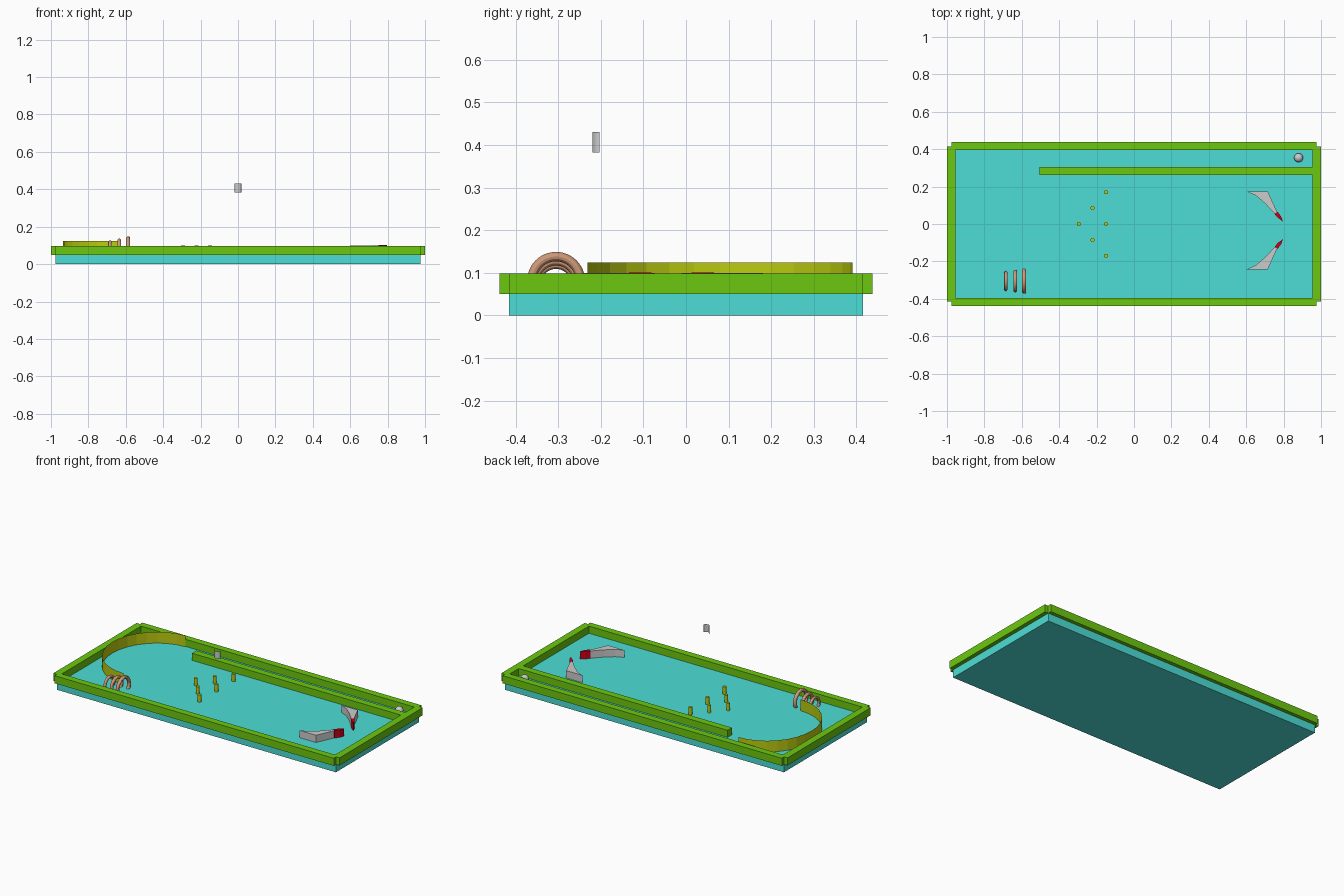
import bpy, bmesh, math

if "Cube" in bpy.data.objects:
    bpy.data.objects.remove(bpy.data.objects["Cube"])


def material(name, r, g, b):
    m = bpy.data.materials.new(name)
    m.diffuse_color = (r, g, b, 1)
    m.use_nodes = True
    m.node_tree.nodes["Principled BSDF"].inputs["Base Color"].default_value = m.diffuse_color
    return m


CYAN = material("cyan", 0.075, 0.73, 0.67)
GREEN = material("green", 0.15, 0.58, 0.005)
YELLOW = material("yellow", 0.5, 0.6, 0.005)
COPPER = material("copper", 0.63, 0.32, 0.19)
RED = material("red", 0.6, 0.0, 0.01)


def finish(ob, name, mat=None, smooth=False):
    ob.name = name
    if mat:
        ob.data.materials.append(mat)
    if smooth:
        bpy.ops.object.shade_smooth_by_angle()
    return ob


def box(name, x0, x1, y0, y1, z0, z1, mat):
    bpy.ops.mesh.primitive_cube_add(size=1, location=((x0 + x1) / 2, (y0 + y1) / 2, (z0 + z1) / 2))
    ob = bpy.context.object
    ob.scale = (x1 - x0, y1 - y0, z1 - z0)
    bpy.ops.object.transform_apply(location=False, rotation=False)
    return finish(ob, name, mat)


def extrude(name, points, z0, z1, mat=None, solid=True):
    """Raise an outline into a prism, or an open line into a thin sheet."""
    bm = bmesh.new()
    low = [bm.verts.new((x, y, z0)) for x, y in points]
    high = [bm.verts.new((x, y, z1)) for x, y in points]
    n = len(points)
    for i in range(n if solid else n - 1):
        j = (i + 1) % n
        bm.faces.new((low[i], low[j], high[j], high[i]))
    if solid:
        bm.faces.new(low[::-1])
        bm.faces.new(high)
        bmesh.ops.recalc_face_normals(bm, faces=bm.faces)
    me = bpy.data.meshes.new(name)
    bm.to_mesh(me)
    bm.free()
    ob = bpy.data.objects.new(name, me)
    bpy.context.collection.objects.link(ob)
    return finish(ob, name, mat)


def arc(cx, cy, rx, ry, start, end, steps):
    angles = [math.radians(start + (end - start) * i / steps) for i in range(steps + 1)]
    return [(cx + rx * math.cos(a), cy + ry * math.sin(a)) for a in angles]


# Table bed and surrounding rails
box("table_bed", -0.975, 0.975, -0.415, 0.415, 0, 0.053, CYAN)
for side, label in ((-1, "front"), (1, "back")):
    y = sorted((side * 0.395, side * 0.438))
    box(label + "_rail", -0.976, 0.976, *y, 0.05, 0.098, GREEN)
for side, label in ((-1, "left"), (1, "right")):
    x = sorted((side * 0.955, side * 1.0))
    box(label + "_rail", *x, -0.415, 0.415, 0.05, 0.098, GREEN)

# Launch lane divider and ball
box("lane_divider", -0.505, 0.957, 0.262, 0.306, 0.05, 0.098, GREEN)
bpy.ops.mesh.primitive_uv_sphere_add(segments=32, ring_count=16, radius=0.024, location=(0.88, 0.354, 0.073))
finish(bpy.context.object, "ball", None, True)

# Triangle of pins
for col, x in enumerate((-0.295, -0.222, -0.15)):
    for i in range(col + 1):
        y = (i - col / 2) * 0.17
        bpy.ops.mesh.primitive_cylinder_add(vertices=16, radius=0.011, depth=0.05, location=(x, y, 0.074))
        finish(bpy.context.object, "pin", YELLOW, True)

# Curved deflector sheet at the far end, and the small floating curved sheet
extrude("curved_deflector", arc(-0.64, 0.08, 0.295, 0.311, 90, 270, 16), 0.05, 0.124, YELLOW, False)
extrude("floating_plate", arc(0, -0.203, 0.02, 0.017, 180, 360, 16), 0.382, 0.431, None, False)

# Three rings of growing size, half sunk in the bed
for x, outer, top, minor in ((-0.685, 0.053, 0.127, 0.009), (-0.635, 0.06, 0.137, 0.01),
                             (-0.588, 0.068, 0.149, 0.011)):
    bpy.ops.mesh.primitive_torus_add(major_radius=outer - minor, minor_radius=minor,
                                     major_segments=48, minor_segments=12,
                                     location=(x, -0.305, top - outer), rotation=(0, math.pi / 2, 0))
    finish(bpy.context.object, "ring", COPPER, True)

# Mirrored flipper mounts and flipper tips, about y = -0.034
MOUNT = [(0.6, 0.209), (0.65, 0.187), (0.7, 0.145), (0.752, 0.089), (0.766, 0.096), (0.715, 0.209)]
TIP = [(0.752, 0.087), (0.767, 0.1), (0.786, 0.075), (0.797, 0.047), (0.77, 0.066)]
for side, label in ((1, "back"), (-1, "front")):
    extrude(label + "_flipper_mount", [(x, side * y - 0.034) for x, y in MOUNT], 0.05, 0.099)
    extrude(label + "_flipper_tip", [(x, side * y - 0.034) for x, y in TIP], 0.05, 0.101, RED)
